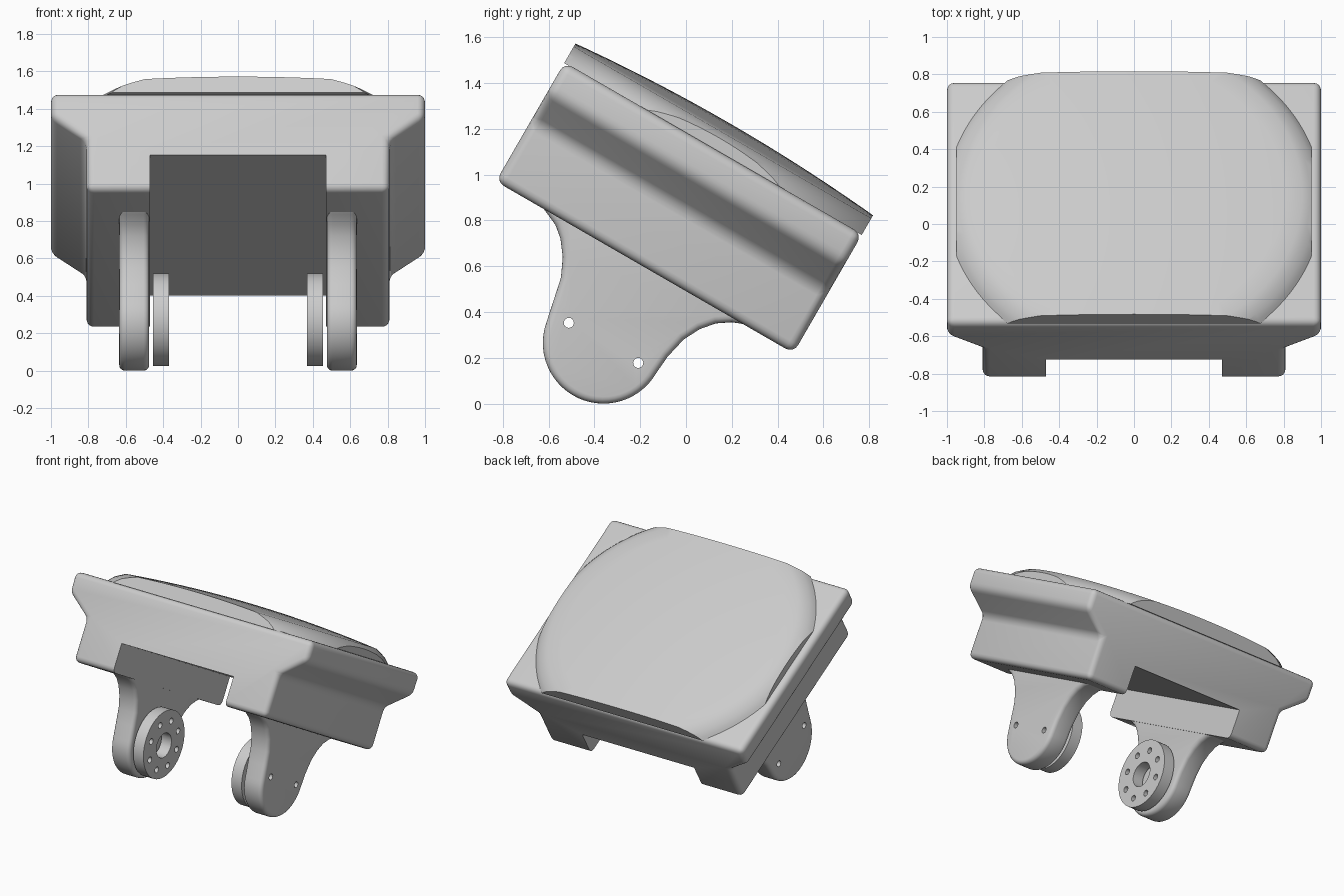
import bpy, bmesh, math
from mathutils import Matrix, Vector

if "Cube" in bpy.data.objects:
    bpy.data.objects.remove(bpy.data.objects["Cube"], do_unlink=True)

GREY = (0.6, 0.6, 0.6, 1)
mat = bpy.data.materials.new("plain grey")
mat.use_nodes = True
mat.diffuse_color = GREY
mat.node_tree.nodes["Principled BSDF"].inputs["Base Color"].default_value = GREY

# Housing frame: u runs backwards along the slope, v is square to it
TILT = Matrix.Translation((0, -0.83, 0.97)) @ Matrix.Rotation(math.radians(-30), 4, 'X')
PIVOT = Vector((0, -0.36, 0.265))


def prism(points, offset):
    """Extrude a closed loop of 3D points by an offset."""
    bm = bmesh.new()
    face = bm.faces.new([bm.verts.new(p) for p in points])
    ext = bmesh.ops.extrude_face_region(bm, geom=[face])
    verts = [e for e in ext["geom"] if isinstance(e, bmesh.types.BMVert)]
    bmesh.ops.translate(bm, verts=verts, vec=offset)
    bmesh.ops.recalc_face_normals(bm, faces=bm.faces)
    return bm


def round_edges(bm, width, min_angle):
    edges = [e for e in bm.edges if e.calc_face_angle(0) > math.radians(min_angle)]
    bmesh.ops.bevel(bm, geom=edges, offset=width, segments=4, profile=0.5,
                    affect='EDGES', clamp_overlap=True)


def add_rod(bm, x0, x1, y, z, radius, sides):
    """Cylinder along x."""
    m = Matrix.Translation(((x0 + x1) / 2, y, z)) @ Matrix.Rotation(math.pi / 2, 4, 'Y')
    bmesh.ops.create_cone(bm, cap_ends=True, segments=sides, radius1=radius,
                          radius2=radius, depth=abs(x1 - x0), matrix=m)


def make(bm, name):
    bmesh.ops.recalc_face_normals(bm, faces=bm.faces)
    mesh = bpy.data.meshes.new(name)
    bm.to_mesh(mesh)
    bm.free()
    mesh.materials.append(mat)
    obj = bpy.data.objects.new(name, mesh)
    bpy.context.collection.objects.link(obj)
    return obj


def activate(obj):
    bpy.ops.object.select_all(action='DESELECT')
    obj.select_set(True)
    bpy.context.view_layer.objects.active = obj


def cut(obj, cutter_bm):
    cutter = make(cutter_bm, "cutter")
    cutter.hide_render = True
    mod = obj.modifiers.new("cut", 'BOOLEAN')
    mod.operation, mod.solver, mod.object = 'DIFFERENCE', 'EXACT', cutter
    activate(obj)
    bpy.ops.object.modifier_apply(modifier="cut")
    bpy.data.objects.remove(cutter, do_unlink=True)


def smooth(obj):
    activate(obj)
    bpy.ops.object.shade_smooth_by_angle(angle=math.radians(32))


def hole_angles(count):
    return [math.radians(150) + i * math.tau / count for i in range(count)]


def hole_cutter(count):
    bm = bmesh.new()
    for a in hole_angles(count):
        add_rod(bm, -1, 1, PIVOT.y + 0.175 * math.cos(a), PIVOT.z + 0.175 * math.sin(a), 0.022, 16)
    return bm


# Housing: wide flange over a narrower base, with a channel along the underside
half = [(0.81, 0), (0.81, 0.31), (1, 0.45), (1, 0.6)]
section = half + [(-x, v) for x, v in reversed(half)]
bm = prism([(x, 0, v) for x, v in section], (0, 1.5, 0))
round_edges(bm, 0.04, 20)
housing = make(bm, "housing")
channel = [(-0.47, -0.2), (0.47, -0.2), (0.47, 0.21), (-0.47, 0.21)]
cut(housing, prism([(x, -0.2, v) for x, v in channel], (0, 2, 0)))
housing.matrix_world = TILT
smooth(housing)

# Domed lid: a shallow round dome trimmed to a rectangle
rim = [(0.94, 0.658), (0.97, 0.64), (0.995, 0.615), (1.01, 0.596)]
crown = [(r / 10, 0.73 - 0.062 * (r / 10) ** 2) for r in range(10)]
bm = bmesh.new()
line = [bm.verts.new((r, 0, v)) for r, v in crown + rim + [(0, 0.596)]]
edges = [bm.edges.new(pair) for pair in zip(line, line[1:])]
bmesh.ops.spin(bm, geom=line + edges, cent=(0, 0, 0), axis=(0, 0, 1),
               angle=math.tau, steps=128, use_duplicate=False)
bmesh.ops.remove_doubles(bm, verts=bm.verts, dist=0.0005)
for axis, reach in ((Vector((1, 0, 0)), 0.95), (Vector((0, 1, 0)), 0.75)):
    for side in (1, -1):
        cut_result = bmesh.ops.bisect_plane(bm, geom=bm.verts[:] + bm.edges[:] + bm.faces[:],
                                            plane_co=axis * side * reach,
                                            plane_no=axis * side, clear_outer=True)
        rim_edges = [e for e in bm.edges if e.is_boundary]
        bmesh.ops.holes_fill(bm, edges=rim_edges, sides=0)
bmesh.ops.translate(bm, verts=bm.verts, vec=(0, 0.75, 0))
lid = make(bm, "domed_lid")
lid.matrix_world = TILT
smooth(lid)

# Hanging lug outline: flared neck, round end, swept rear
front_neck = [(-0.66, 0.9), (-0.61, 0.835), (-0.57, 0.78), (-0.548, 0.72), (-0.538, 0.64),
              (-0.546, 0.55), (-0.575, 0.46)]
rear_sweep = [(-0.08, 0.205), (-0.01, 0.28), (0.06, 0.325), (0.13, 0.35), (0.2, 0.355),
              (0.3, 0.34), (0.3, 0.45), (-0.5, 0.95)]
arc = [math.radians(160 + 170 * i / 28) for i in range(29)]
bowl = [(PIVOT.y + 0.265 * math.cos(a), PIVOT.z + 0.265 * math.sin(a)) for a in arc]
outline = front_neck + bowl + rear_sweep

for side, label in ((1, "left"), (-1, "right")):
    # Lug with rounded rims and two through holes
    bm = prism([(side * 0.475, y, z) for y, z in outline], (side * 0.16, 0, 0))
    round_edges(bm, 0.03, 60)
    lug = make(bm, label + "_lug")
    cut(lug, hole_cutter(2))
    smooth(lug)

    # Coupling disc with a centre bore and a ring of holes
    bm = bmesh.new()
    add_rod(bm, side * 0.37, side * 0.455, PIVOT.y, PIVOT.z + 0.007, 0.247, 64)
    disc = make(bm, label + "_coupling_disc")
    bm = hole_cutter(8)
    add_rod(bm, -1, 1, PIVOT.y, PIVOT.z, 0.09, 40)
    cut(disc, bm)
    smooth(disc)
